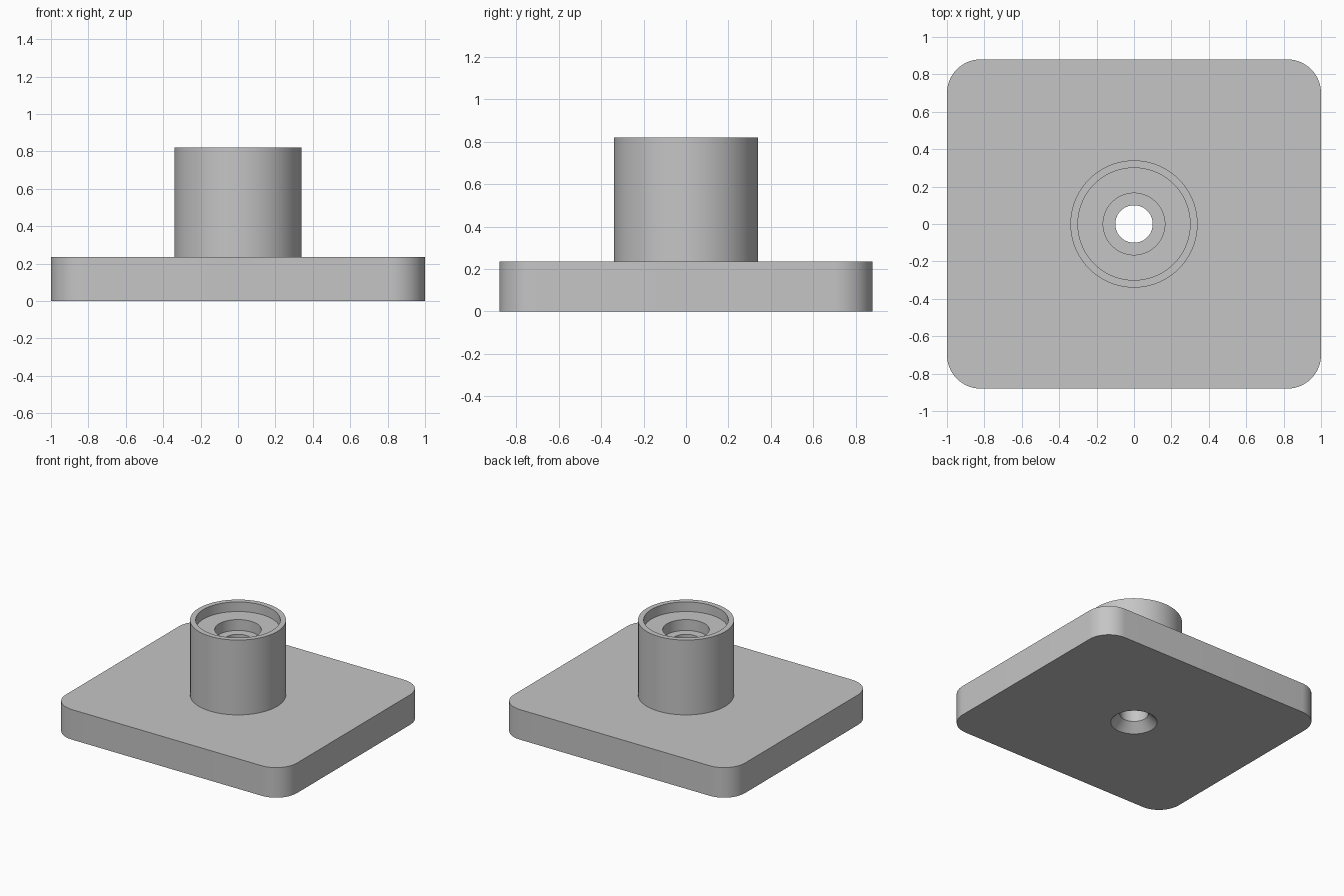
import bpy, bmesh, math
from mathutils import Matrix, Vector

cube = bpy.data.objects.get("Cube")
if cube:
    bpy.data.objects.remove(cube, do_unlink=True)

PLATE_TOP, POST_TOP = 0.235, 0.82
BORE, COUNTERSINK = 0.10, 0.165

grey = bpy.data.materials.new("plain_grey")
grey.use_nodes = True
colour = (0.56, 0.56, 0.56, 1)
grey.diffuse_color = colour
grey.node_tree.nodes["Principled BSDF"].inputs["Base Color"].default_value = colour


def make_object(name, bm):
    mesh = bpy.data.meshes.new(name)
    bmesh.ops.recalc_face_normals(bm, faces=bm.faces[:])
    bm.to_mesh(mesh)
    bm.free()
    mesh.materials.append(grey)
    obj = bpy.data.objects.new(name, mesh)
    bpy.context.collection.objects.link(obj)
    return obj


def lathe(name, profile, steps=96):
    """Spin a closed (radius, height) profile around z."""
    bm = bmesh.new()
    verts = [bm.verts.new((r, 0, z)) for r, z in profile]
    edges = [bm.edges.new((a, b)) for a, b in zip(verts, verts[1:] + verts[:1])]
    bmesh.ops.spin(bm, geom=verts + edges, cent=(0, 0, 0), axis=(0, 0, 1),
                   angle=math.tau, steps=steps)
    bmesh.ops.remove_doubles(bm, verts=bm.verts[:], dist=0.0005)
    return make_object(name, bm)


def select_only(obj):
    bpy.ops.object.select_all(action="DESELECT")
    obj.select_set(True)
    bpy.context.view_layer.objects.active = obj


# Base plate: box with rounded upright corners
bm = bmesh.new()
bmesh.ops.create_cube(bm, size=1, matrix=Matrix.Translation((0, 0, PLATE_TOP / 2))
                      @ Matrix.Diagonal(Vector((2, 1.76, PLATE_TOP, 1))))
upright = [e for e in bm.edges if abs(e.verts[0].co.z - e.verts[1].co.z) > 0.1]
bmesh.ops.bevel(bm, geom=upright, offset=0.18, segments=14, profile=0.5, affect="EDGES")
plate = make_object("base_plate", bm)

# Through bore with a conical countersink underneath
bm = bmesh.new()
rings = []
for r, z in [(COUNTERSINK + 0.05, -0.05), (BORE, 0.065), (BORE, 0.5)]:
    ring = bmesh.ops.create_circle(bm, segments=96, radius=r,
                                   matrix=Matrix.Translation((0, 0, z)))["verts"]
    rings.append(ring)
for low, high in zip(rings, rings[1:]):
    for i in range(96):
        j = (i + 1) % 96
        bm.faces.new((low[i], low[j], high[j], high[i]))
bm.faces.new(rings[0])
bm.faces.new(rings[-1])
cutter = make_object("bore_cutter", bm)
cutter.hide_render = True

select_only(plate)
cut = plate.modifiers.new("bore", "BOOLEAN")
cut.operation = "DIFFERENCE"
cut.solver = "EXACT"
cut.object = cutter
bpy.ops.object.modifier_apply(modifier=cut.name)
bpy.data.objects.remove(cutter, do_unlink=True)

# Hollow post with a stepped recess in its top
post = lathe("round_post", [
    (BORE, PLATE_TOP), (0.34, PLATE_TOP), (0.34, POST_TOP), (0.30, POST_TOP),
    (0.30, 0.745), (COUNTERSINK, 0.745), (COUNTERSINK, 0.66), (BORE, 0.66)])

for obj in (plate, post):
    select_only(obj)
    bpy.ops.object.shade_smooth_by_angle(angle=math.radians(30))
